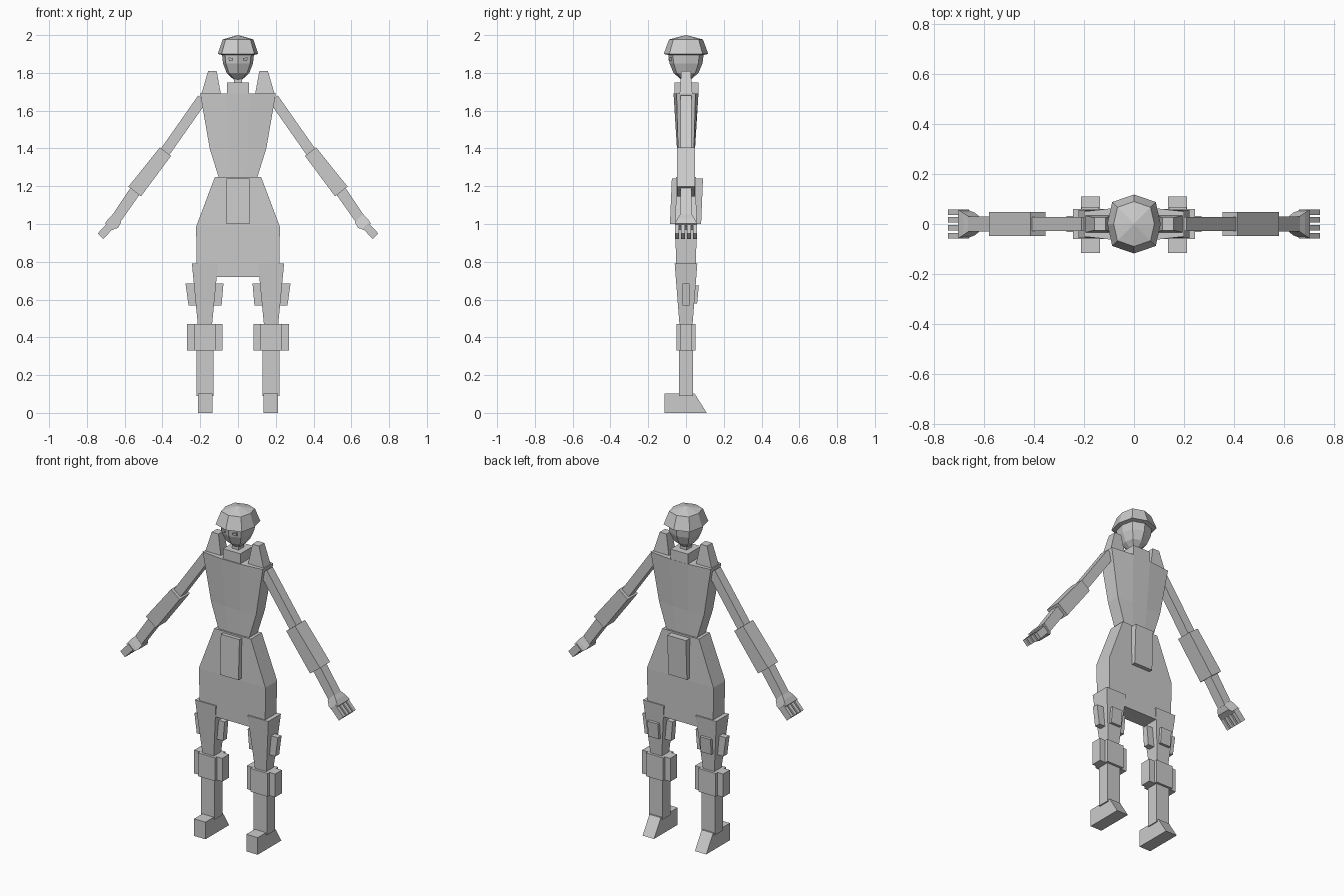
import bpy, bmesh, math
from mathutils import Vector

grey = bpy.data.materials.new("plain_grey")
grey.diffuse_color = (0.6, 0.6, 0.6, 1)


def loft(name, rings):
    """Skin a list of equally sized vertex rings and cap both ends."""
    bm = bmesh.new()
    vr = [[bm.verts.new(p) for p in r] for r in rings]
    n = len(vr[0])
    for a, b in zip(vr, vr[1:]):
        for i in range(n):
            j = (i + 1) % n
            bm.faces.new((a[i], a[j], b[j], b[i]))
    bm.faces.new(vr[0])
    bm.faces.new(vr[-1])
    bmesh.ops.remove_doubles(bm, verts=bm.verts, dist=1e-5)
    bmesh.ops.recalc_face_normals(bm, faces=bm.faces)
    me = bpy.data.meshes.new(name)
    bm.to_mesh(me)
    bm.free()
    me.materials.append(grey)
    ob = bpy.data.objects.new(name, me)
    bpy.context.collection.objects.link(ob)
    return ob


def rect(x0, x1, y0, y1, z):
    return [(x0, y0, z), (x1, y0, z), (x1, y1, z), (x0, y1, z)]


def box(name, x0, x1, y0, y1, z0, z1):
    return loft(name, [rect(x0, x1, y0, y1, z0), rect(x0, x1, y0, y1, z1)])


def limb(name, s, stations, yc=0):
    """Box-section limb in the xz plane; stations are (x, z, width, half depth)."""
    a, b = stations[0], stations[-1]
    d = Vector((b[0] - a[0], 0, b[1] - a[1])).normalized()
    nx, nz = -d.z, d.x
    rings = []
    for x, z, w, h in stations:
        w /= 2
        rings.append([(s * (x + nx * w * k), yc + h * m, z + nz * w * k)
                      for k, m in ((-1, -1), (1, -1), (1, 1), (-1, 1))])
    return loft(name, rings)


def octagon(k, z):
    pts = ((0.107, 0), (0.087, 0.088), (0, 0.118), (-0.087, 0.088),
           (-0.107, 0), (-0.087, -0.088), (0, -0.118), (0.087, -0.088))
    return [(x * k, y * k, z) for x, y in pts]


def torso_ring(w, c, ys, yc, z):
    return [(-w, -ys, z), (-c, -yc, z), (c, -yc, z), (w, -ys, z),
            (w, ys, z), (c, yc, z), (-c, yc, z), (-w, ys, z)]


# Head, helmet and neck
loft("face", [octagon(0.22, 1.765), octagon(0.56, 1.80), octagon(0.74, 1.85), octagon(0.8, 1.905)])
loft("helmet", [octagon(0.8, 1.895), octagon(1.0, 1.90), octagon(0.76, 1.977), octagon(0.0, 2.0)])
box("neck", -0.022, 0.022, -0.025, 0.025, 1.74, 1.80)
box("collar", -0.058, 0.058, -0.06, 0.065, 1.68, 1.75)

# Torso, skirt and hanging plates
loft("torso", [torso_ring(0.10, 0.04, 0.04, 0.043, 1.24),
               torso_ring(0.15, 0.05, 0.042, 0.048, 1.40),
               torso_ring(0.20, 0.06, 0.05, 0.066, 1.69)])
loft("skirt", [rect(-0.217, 0.217, -0.052, 0.052, 0.72),
               rect(-0.222, 0.222, -0.056, 0.056, 0.985),
               rect(-0.122, 0.122, -0.052, 0.052, 1.25)])
loft("front_plate", [rect(-0.062, 0.062, -0.085, -0.05, 1.0), rect(-0.062, 0.062, -0.075, -0.04, 1.24)])
loft("back_plate", [rect(-0.062, 0.062, 0.05, 0.08, 1.0), rect(-0.062, 0.062, 0.04, 0.09, 1.24)])

for s, side in ((1, "right"), (-1, "left")):
    def sbox(name, x0, x1, *r):
        return box(side + name, *sorted((s * x0, s * x1)), *r)

    def taper(name, lo, hi):
        return loft(side + name, [rect(s * a, s * b, -h, h, z) for a, b, h, z in (lo, hi)])

    # Eyes laid on the slanted face panels
    loft(side + "_eye", [[(s * x, y - o, z) for x, y, z in
                          ((0.025, -0.0885, 1.867), (0.048, -0.0815, 1.862),
                           (0.05, -0.083, 1.882), (0.027, -0.090, 1.878))] for o in (-0.006, 0.003)])

    # Shoulder spike and arm
    taper("_shoulder_spike", (0.09, 0.195, 0.034, 1.685), (0.113, 0.158, 0.025, 1.81))
    limb(side + "_upper_arm", s, [(0.188, 1.664, 0.056, 0.028), (0.40, 1.362, 0.056, 0.028)])
    limb(side + "_forearm_guard", s, [(0.384, 1.383, 0.074, 0.048), (0.547, 1.172, 0.084, 0.048)])
    limb(side + "_wrist", s, [(0.535, 1.188, 0.06, 0.029), (0.652, 1.018, 0.056, 0.029)])
    limb(side + "_hand", s, [(0.64, 1.03, 0.062, 0.03), (0.66, 1.005, 0.07, 0.045), (0.687, 0.985, 0.05, 0.058)])
    for i in range(4):
        limb(f"{side}_finger_{i + 1}", s, [(0.675, 0.992, 0.042, 0.011), (0.728, 0.935, 0.042, 0.011)],
             -0.047 + i * 0.0315)

    # Thigh with strapped pads
    taper("_thigh", (0.138, 0.212, 0.034, 0.46), (0.106, 0.244, 0.06, 0.79))
    taper("_outer_pad", (0.205, 0.262, 0.018, 0.568), (0.22, 0.278, 0.018, 0.685))
    taper("_inner_pad", (0.087, 0.14, 0.018, 0.568), (0.077, 0.13, 0.018, 0.685))
    loft(side + "_back_pad", [rect(s * 0.14, s * 0.21, 0.03, 0.059, 0.58),
                              rect(s * 0.14, s * 0.21, 0.04, 0.068, 0.675)])

    # Knee guard, shin and foot
    sbox("_knee_guard", 0.118, 0.232, -0.05, 0.05, 0.33, 0.47)
    sbox("_knee_sides", 0.082, 0.27, -0.032, 0.032, 0.33, 0.47)
    sbox("_shin", 0.13, 0.22, -0.036, 0.036, 0.09, 0.34)
    loft(side + "_foot", [rect(s * 0.136, s * 0.212, -0.115, 0.11, 0),
                          rect(s * 0.136, s * 0.212, -0.115, 0.045, 0.103)])
